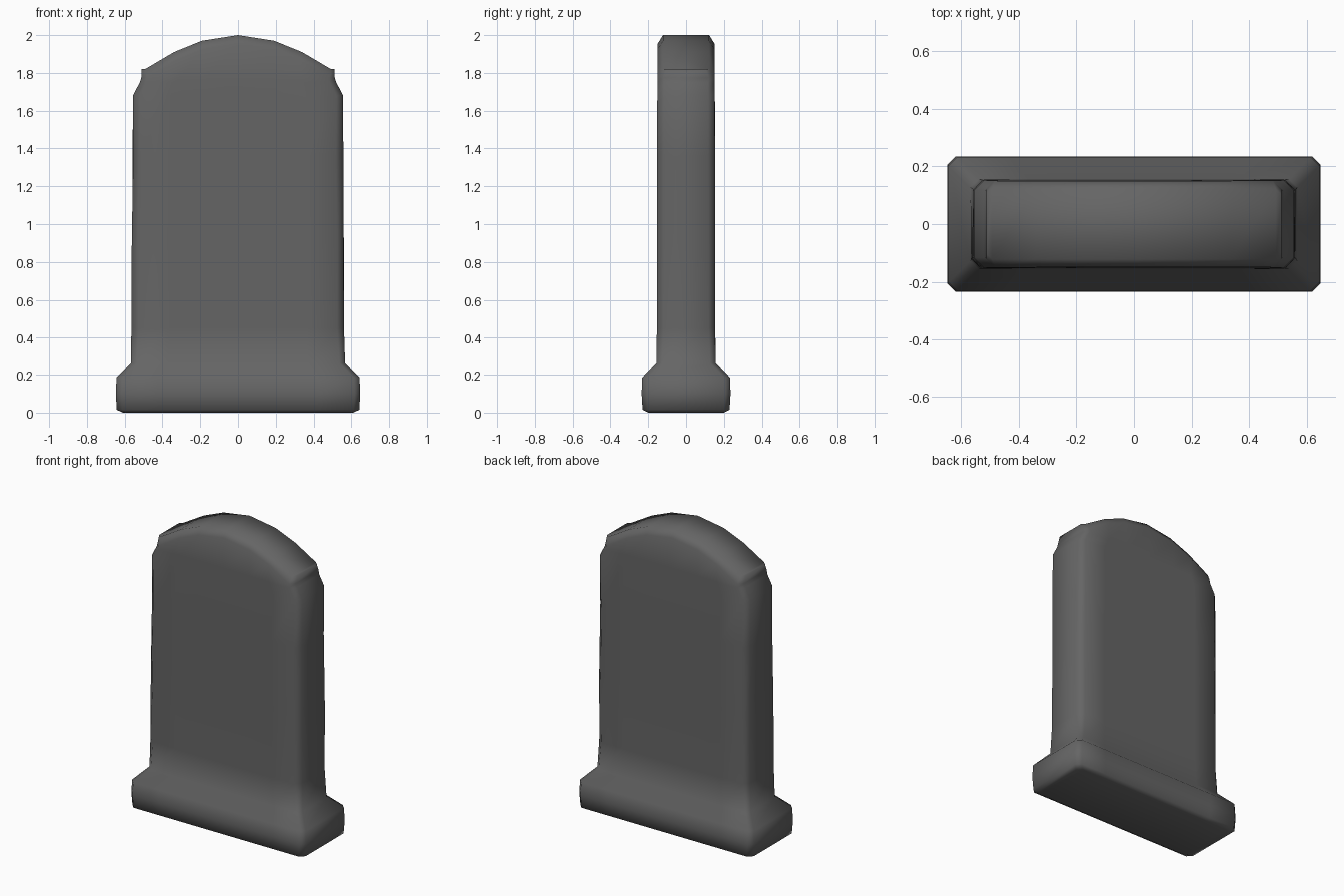
import bpy, bmesh, random

if "Cube" in bpy.data.objects:
    bpy.data.objects.remove(bpy.data.objects["Cube"])

random.seed(4)

stone = bpy.data.materials.new("grey_stone")
stone.diffuse_color = (0.13, 0.13, 0.13, 1)
stone.use_nodes = True
stone.node_tree.nodes["Principled BSDF"].inputs["Base Color"].default_value = stone.diffuse_color

# column positions across the width, and the arch height above each one
COLS = [-1, -0.69, -0.39, 0, 0.39, 0.69, 1]
ARCH = {0: 2.0, 0.39: 1.97, 0.69: 1.91, 1: 1.82}
N = len(COLS)

bm = bmesh.new()


def ring(z, w, d, c, wear=0.0, arch_drop=None):
    """Chamfered rectangle: front row, right side, back row, left side."""
    pts = [(t * (w - c), -d, abs(t)) for t in COLS]
    pts += [(w, -d + c, 1), (w, d - c, 1)]
    pts += [(t * (w - c), d, abs(t)) for t in reversed(COLS)]
    pts += [(-w, d - c, 1), (-w, -d + c, 1)]
    out = []
    for x, y, t in pts:
        h = z if arch_drop is None else ARCH[t] - arch_drop
        j = random.uniform(-wear, wear) if t == 1 else 0
        out.append(bm.verts.new((x + j, y + j * 0.4, h)))
    return out


def cap(r, flip):
    """Close a ring with strips from the front row to the back row."""
    back = r[N + 2:2 * N + 2][::-1]
    faces = [(r[i], r[i + 1], back[i + 1], back[i]) for i in range(N - 1)]
    faces.append((r[N - 1], r[N], r[N + 1], back[N - 1]))
    faces.append((back[0], r[2 * N + 2], r[2 * N + 3], r[0]))
    for f in faces:
        bm.faces.new(f[::-1] if flip else f)


rings = [
    # plinth with sloped shoulder
    ring(0.0, 0.61, 0.20, 0.03),
    ring(0.015, 0.642, 0.23, 0.03),
    ring(0.10, 0.647, 0.235, 0.03),
    ring(0.185, 0.643, 0.232, 0.03),
    ring(0.265, 0.567, 0.157, 0.03),
    # worn upright slab
    ring(0.45, 0.560, 0.154, 0.035, 0.005),
    ring(0.90, 0.560, 0.153, 0.035, 0.004),
    ring(1.36, 0.556, 0.153, 0.035, 0.006),
    ring(1.68, 0.556, 0.152, 0.035),
    # notch under the arched top
    ring(1.75, 0.520, 0.151, 0.035),
    # arched rim and crown
    ring(0, 0.512, 0.150, 0.03, 0, 0.045),
    ring(0, 0.512, 0.122, 0.02, 0, 0.0),
]
for a, b in zip(rings, rings[1:]):
    for i in range(len(a)):
        k = (i + 1) % len(a)
        bm.faces.new((a[i], a[k], b[k], b[i]))
cap(rings[0], True)
cap(rings[-1], False)
bmesh.ops.recalc_face_normals(bm, faces=bm.faces)
for f in bm.faces:
    f.smooth = True

mesh = bpy.data.meshes.new("headstone")
bm.to_mesh(mesh)
bm.free()
mesh.materials.append(stone)
obj = bpy.data.objects.new("headstone", mesh)
bpy.context.collection.objects.link(obj)
